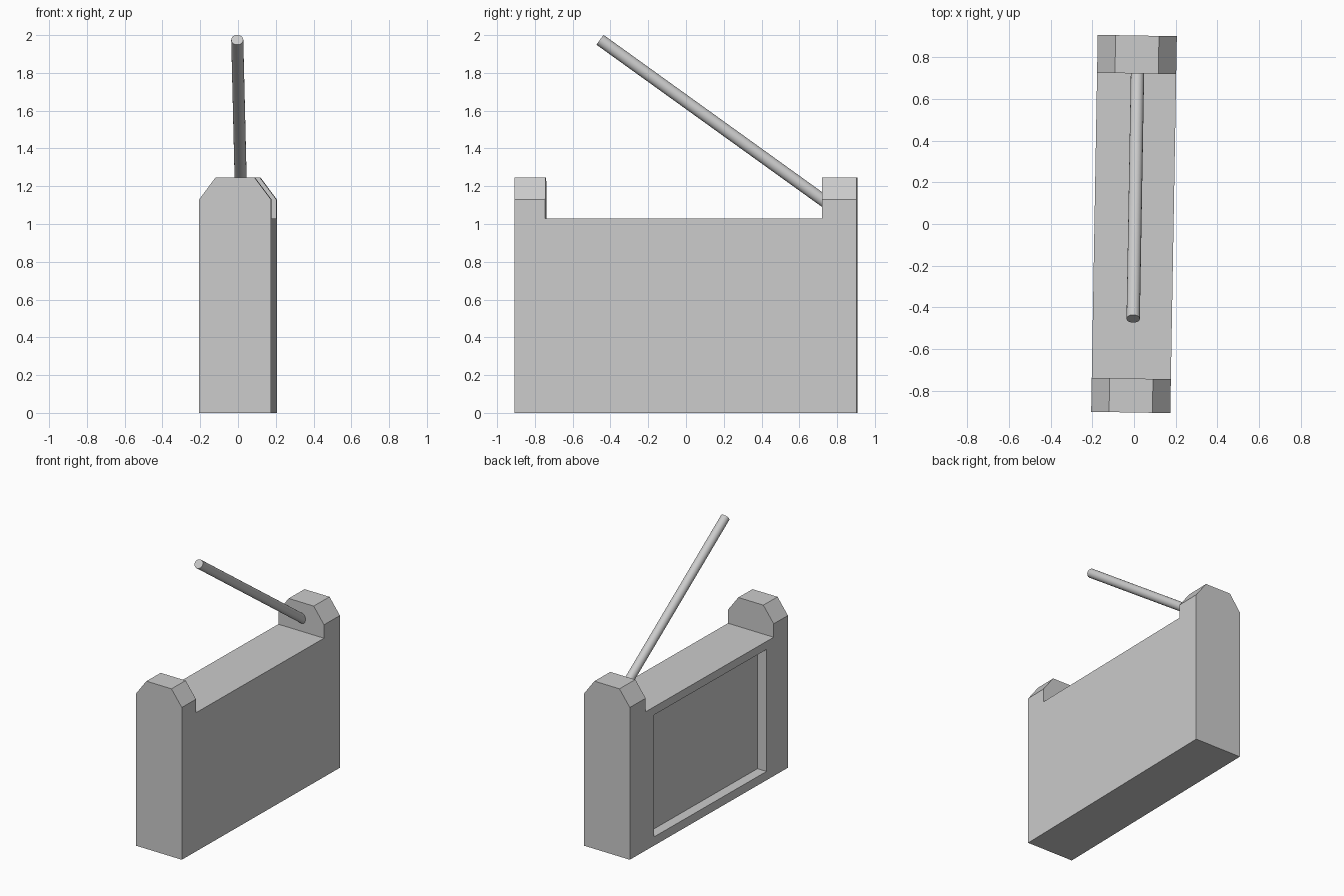
import bpy, bmesh, math
from mathutils import Vector, Matrix

if "Cube" in bpy.data.objects:
    bpy.data.objects.remove(bpy.data.objects["Cube"])

TURN = Matrix.Rotation(math.radians(-1.0), 4, 'Z')   # whole model sits slightly turned


def make_object(name, bm):
    bmesh.ops.recalc_face_normals(bm, faces=bm.faces)
    mesh = bpy.data.meshes.new(name)
    bm.to_mesh(mesh)
    bm.free()
    obj = bpy.data.objects.new(name, mesh)
    bpy.context.collection.objects.link(obj)
    obj.matrix_world = TURN
    return obj


def box(name, lo, hi):
    lo, hi = Vector(lo), Vector(hi)
    bm = bmesh.new()
    bmesh.ops.create_cube(bm, size=1, matrix=Matrix.Translation((lo + hi) / 2)
                          @ Matrix.Diagonal((*(hi - lo), 1)))
    return make_object(name, bm)


# Body: chamfered profile extruded along y
half = [(0.19, 0), (0.19, 1.13), (0.104, 1.245)]
profile = half + [(-x, z) for x, z in reversed(half)]
bm = bmesh.new()
face = bm.faces.new([bm.verts.new((x, -0.905, z)) for x, z in profile])
ext = bmesh.ops.extrude_face_region(bm, geom=[face])
bmesh.ops.translate(bm, vec=(0, 1.81, 0),
                    verts=[g for g in ext['geom'] if isinstance(g, bmesh.types.BMVert)])
body = make_object("body", bm)

# Cut the saddle between the two end posts and the recessed panel on the left side
cutters = [box("saddle_cutter", (-0.5, -0.742, 1.03), (0.5, 0.723, 1.6)),
           box("panel_cutter", (-0.5, -0.66, 0.065), (-0.115, 0.628, 0.97))]
bpy.context.view_layer.objects.active = body
for cutter in cutters:
    cutter.hide_render = True
    mod = body.modifiers.new("cut", 'BOOLEAN')
    mod.operation = 'DIFFERENCE'
    mod.solver = 'EXACT'
    mod.object = cutter
    bpy.ops.object.modifier_apply(modifier=mod.name)
for cutter in cutters:
    bpy.data.objects.remove(cutter, do_unlink=True)

# Slanted rod rising forward from the back post
start, end = Vector((0.004, 0.77, 1.094)), Vector((0.004, -0.455, 1.975))
axis = end - start
bm = bmesh.new()
bmesh.ops.create_cone(bm, cap_ends=True, segments=32, radius1=0.032, radius2=0.032,
                      depth=axis.length,
                      matrix=Matrix.Translation((start + end) / 2)
                      @ axis.to_track_quat('Z', 'Y').to_matrix().to_4x4())
rod = make_object("rod", bm)
bpy.ops.object.select_all(action='DESELECT')
rod.select_set(True)
bpy.context.view_layer.objects.active = rod
bpy.ops.object.shade_smooth_by_angle(angle=math.radians(30))
